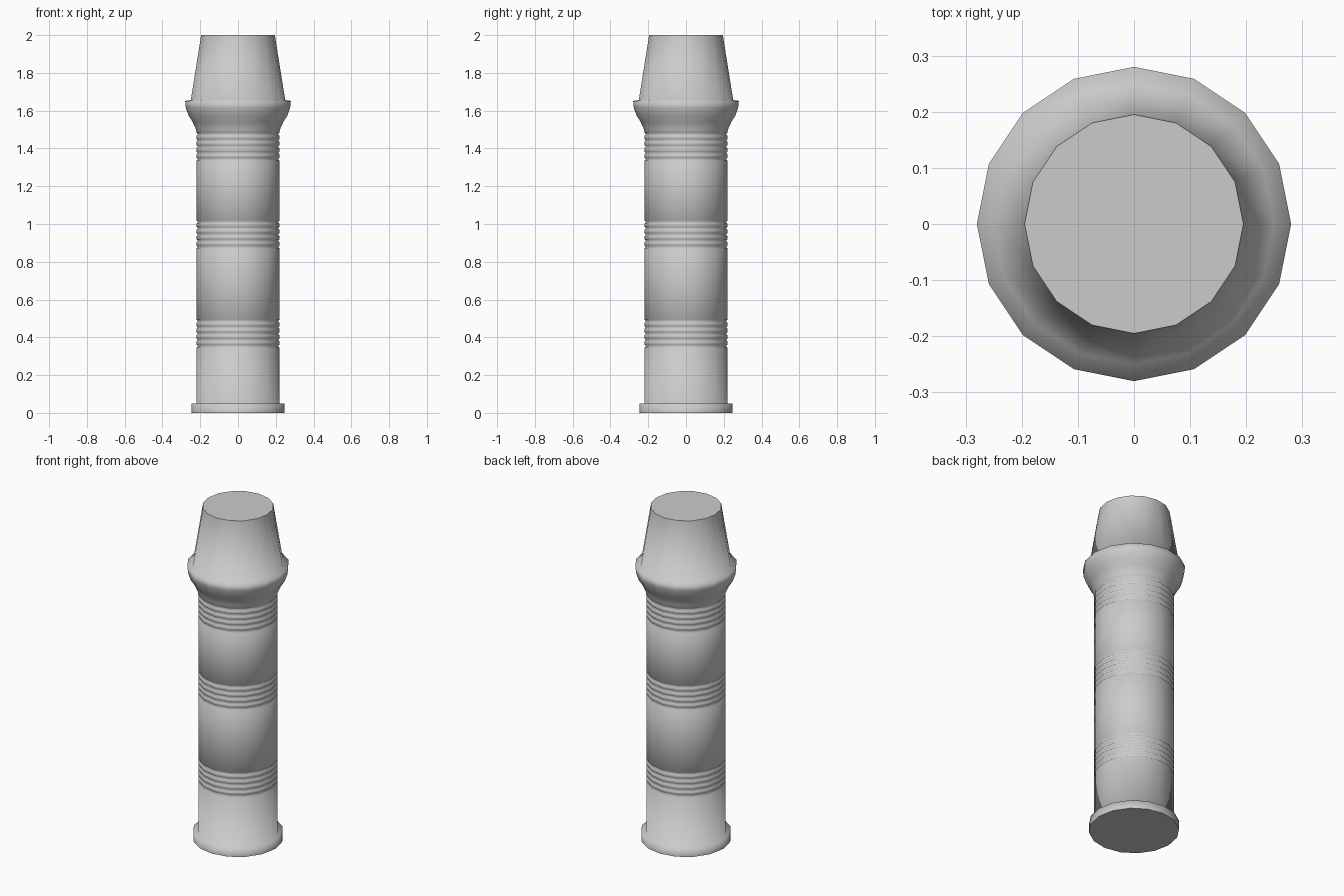
import bpy, bmesh, math

if "Cube" in bpy.data.objects:
    bpy.data.objects.remove(bpy.data.objects["Cube"])

SIDES = 16

# Profile (radius, height) from the foot flange up to the tapered top
profile = [(0.247, 0.0), (0.247, 0.05), (0.22, 0.051)]

# Three bands of shallow grooves around the shaft
for start in (0.345, 0.87, 1.335):
    for i in range(5):
        z = start + i * 0.033
        profile += [(0.22, z), (0.212, z + 0.008), (0.22, z + 0.016)]

# Flared collar, ledge and tapered tip
profile += [(0.222, 1.50), (0.24, 1.54), (0.262, 1.575), (0.276, 1.615),
            (0.28, 1.652), (0.25, 1.656), (0.195, 2.0)]

bm = bmesh.new()
rings = []
for r, z in profile:
    rings.append([bm.verts.new((r * math.cos(2 * math.pi * k / SIDES),
                                r * math.sin(2 * math.pi * k / SIDES), z))
                  for k in range(SIDES)])

# Smooth walls between the rings
for low, high in zip(rings, rings[1:]):
    for k in range(SIDES):
        n = (k + 1) % SIDES
        bm.faces.new((low[k], low[n], high[n], high[k])).smooth = True

# Flat end caps with crisp rims
for cap in (bm.faces.new(rings[0][::-1]), bm.faces.new(rings[-1])):
    for e in cap.edges:
        e.smooth = False

mesh = bpy.data.meshes.new("ribbed_post")
bm.to_mesh(mesh)
bm.free()
bpy.context.collection.objects.link(bpy.data.objects.new("ribbed_post", mesh))
